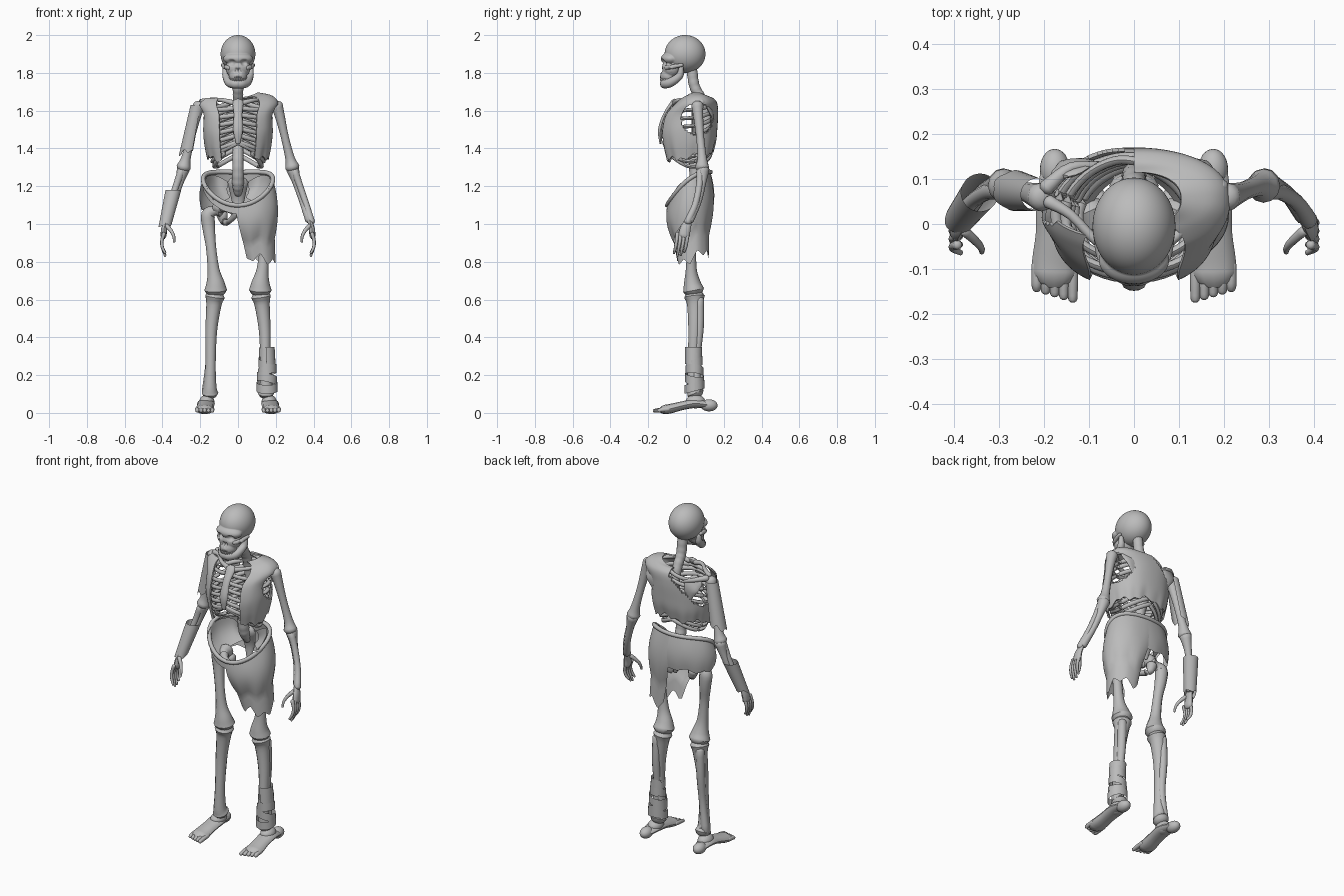
import bpy, bmesh, math
from mathutils import Vector, Matrix
from math import sin, cos, pi

if "Cube" in bpy.data.objects:
    bpy.data.objects.remove(bpy.data.objects["Cube"])

grey = bpy.data.materials.new("bone grey")
grey.use_nodes = True
grey.diffuse_color = (.5, .5, .5, 1)
grey.node_tree.nodes["Principled BSDF"].inputs["Base Color"].default_value = grey.diffuse_color


def finish(name, bm, sharp=.8):
    bmesh.ops.recalc_face_normals(bm, faces=bm.faces)
    for f in bm.faces:
        f.smooth = True
    for e in bm.edges:
        e.smooth = e.calc_face_angle(0) < sharp
    mesh = bpy.data.meshes.new(name)
    bm.to_mesh(mesh)
    bm.free()
    mesh.materials.append(grey)
    bpy.context.collection.objects.link(bpy.data.objects.new(name, mesh))


def spline(points, steps):
    """Smooth curve through points of any dimension."""
    p = [Vector(q) for q in points]
    p = [p[0] * 2 - p[1]] + p + [p[-1] * 2 - p[-2]]
    out = []
    for a, b, c, d in zip(p, p[1:], p[2:], p[3:]):
        for i in range(steps):
            t = i / steps
            out.append(b + (c - a) * t / 2 + (a * 2 - b * 5 + c * 4 - d) * t * t / 2
                       + (b * 3 - a - c * 3 + d) * t ** 3 / 2)
    return out + [p[-2]]


def tube(bm, points, side=1, sides=12, steps=4, squash=(1, 1)):
    """Rounded bone through (x, y, z, radius) points; side=-1 mirrors it."""
    path = spline([(side * x, y, z, r) for x, y, z, r in points], steps)
    spots = [q.to_3d() for q in path]
    rings = []
    for i, q in enumerate(path):
        along = (spots[min(i + 1, len(path) - 1)] - spots[max(i - 1, 0)]).normalized()
        ref = Vector((0, 1, 0)) if abs(along.y) < .9 else Vector((0, 0, 1))
        across = along.cross(ref).normalized()
        deep = along.cross(across)
        # domed ends
        layers = [(0, 1)]
        if i == 0:
            layers = [(-.6, .45), (-.35, .8), (0, 1)]
        elif i == len(path) - 1:
            layers = [(0, 1), (.35, .8), (.6, .45)]
        for push, grow in layers:
            r = max(q[3], .002)
            rings.append([bm.verts.new(spots[i] + along * push * r + grow * r * (
                across * cos(2 * pi * k / sides) * squash[0]
                + deep * sin(2 * pi * k / sides) * squash[1])) for k in range(sides)])
    for low, high in zip(rings, rings[1:]):
        for k in range(sides):
            n = (k + 1) % sides
            bm.faces.new((low[k], low[n], high[n], high[k]))
    bm.faces.new(rings[0])
    bm.faces.new(rings[-1])


def ball(bm, centre, radii, side=1):
    x, y, z = centre
    place = Matrix.Translation((side * x, y, z)) @ Matrix.Diagonal((*radii, 1))
    bmesh.ops.create_uvsphere(bm, u_segments=24, v_segments=14, radius=1, matrix=place)


def sheet(name, point, nu, nv, hole=None, thick=.008):
    """Cloth from point(u, v) with u, v in 0..1; hole(centre) drops faces."""
    bm = bmesh.new()
    grid = [[bm.verts.new(point(i / nu, j / nv)) for i in range(nu + 1)] for j in range(nv + 1)]
    for a, b in zip(grid, grid[1:]):
        for i in range(nu):
            bm.faces.new((a[i], a[i + 1], b[i + 1], b[i]))
    if hole:
        bmesh.ops.delete(bm, geom=[f for f in bm.faces if hole(f.calc_center_median())], context='FACES')
    bmesh.ops.solidify(bm, geom=bm.faces[:], thickness=thick)
    finish(name, bm)


def jag(t, teeth):
    """Torn edge, 0..1"""
    return abs((t * teeth) % 1 - .5) * 1.3 + .35 * sin(t * teeth * 2.3)


both = (1, -1)
word = {1: "left_", -1: "right_"}

# Skull: a ball pushed out to the hull of several lumps, then into the sockets
heart = Vector((0, -.03, 1.86))
lumps = [((0, -.005, 1.9), (.092, .108, .1)), ((0, -.08, 1.875), (.078, .053, .036)),
         ((0, -.075, 1.825), (.066, .052, .055)), ((0, -.09, 1.785), (.048, .046, .045))]
dents = [((s * x, y, z), size) for s in both for (x, y, z), size in (
    ((.036, -.137, 1.853), (.025, .036, .02)), ((.08, -.08, 1.79), (.026, .03, .022)),
    ((.007, -.137, 1.813), (.009, .025, .017)))]
def crossing(way, centre, size):
    """Distances at which a ray from the heart enters and leaves an ellipsoid."""
    d = Vector(a / b for a, b in zip(way, size))
    o = Vector(a / b for a, b in zip(heart - Vector(centre), size))
    half = d.dot(o)
    disc = half * half - d.dot(d) * (o.dot(o) - 1)
    if disc < 0:
        return 0, 0
    return (-half - disc ** .5) / d.dot(d), (-half + disc ** .5) / d.dot(d)
bm = bmesh.new()
bmesh.ops.create_uvsphere(bm, u_segments=112, v_segments=72, radius=1)
for v in bm.verts:
    way = v.co.normalized()
    reach = max(crossing(way, *lump)[1] for lump in lumps)
    for dent in dents:
        near, far = crossing(way, *dent)
        if 0 < near < reach < far:
            reach = near
    v.co = heart + way * reach
for s in both:
    tube(bm, [(.045, -.105, 1.826, .012), (.07, -.075, 1.832, .012), (.082, -.02, 1.842, .009)], s)
finish("skull", bm, 1.2)
bm = bmesh.new()
for s in both:
    tube(bm, [(.07, -.025, 1.83, .012), (.063, -.034, 1.785, .02), (.046, -.08, 1.75, .024),
              (.02, -.108, 1.743, .026), (0, -.112, 1.743, .026)], s)
finish("jaw", bm)
bm = bmesh.new()
for i in range(-4, 5):
    for z in (1.78, 1.765):
        ball(bm, (i * .009, -.132 + .0013 * i * i, z), (.005, .006, .009))
finish("teeth", bm)

# Spine with vertebra swellings, sacrum at the base
bm = bmesh.new()
column = [(0, .09, 1.16, .02), (0, .06, 1.22, .03), (0, .045, 1.32, .028), (0, .08, 1.42, .028),
          (0, .11, 1.53, .026), (0, .085, 1.65, .026), (0, .045, 1.73, .027), (0, .03, 1.83, .027)]
tube(bm, [(x, y, z, r * (1 + .06 * (i % 2))) for i, (x, y, z, r) in enumerate(spline(column, 5))], steps=2)
tube(bm, [(0, .085, 1.22, .055), (0, .11, 1.13, .035), (0, .1, 1.04, .012)], squash=(1, .5))
finish("spine", bm)

# Torso cross-sections: height, half width, middle y, half depth
torso = [(1.26, .125, .02, .085), (1.36, .163, .015, .13), (1.43, .178, .013, .147), (1.5, .185, .013, .153),
         (1.58, .188, .025, .145), (1.64, .213, .05, .115), (1.68, .18, .058, .082), (1.697, .105, .055, .06)]
dense = spline([(z, w if z < 1.6 else w * .62, y, d) for z, w, y, d in torso], 30)

# Ribs
for s in both:
    bm = bmesh.new()
    for i in range(9):
        back = 1.655 - .036 * i
        front = max(back - .04, 1.43)
        path = []
        for k in range(13):
            t = k / 12 * (1 if i < 7 else .84)
            z = back + (front - back) * t - (.03 + .008 * i) * sin(pi * t)
            _, w, mid, deep = min(dense, key=lambda q: abs(q[0] - z))
            path.append(((w - .018) * sin(pi * t), mid + (deep - .018) * cos(pi * t), z, .011))
        tube(bm, path, s, sides=8, steps=2, squash=(1.1, .9))
    finish(word[s] + "ribs", bm)
bm = bmesh.new()
tube(bm, [(0, -.065, 1.645, .03), (0, -.11, 1.58, .022), (0, -.135, 1.5, .026), (0, -.135, 1.43, .012)], squash=(1, .5))
finish("breastbone", bm)

# Torn vest, open in front, with arm holes and a missing back shoulder
profile = spline(torso[1:], 6)
def vest_point(u, v):
    a = .5 + u * (2 * pi - 1)
    z, w, mid, deep = profile[round(v * (len(profile) - 1))]
    hem = .045 * (1 - cos(a)) / 2 + .03 * jag(u, 13)
    square = lambda c: math.copysign(abs(c) ** .85, c)
    slope = .025 * max(v - .7, 0) / .3 * cos(a) ** 2
    return (w * square(sin(a)), mid - deep * square(cos(a)), z - slope + (1 - v) ** 3 * (hem - .035))
def vest_hole(c):
    arm = abs(c.x) > .1 and ((c.y - .06) / .085) ** 2 + ((c.z - 1.555) / .085) ** 2 < 1
    torn = c.x < 0 and c.y > .0 and c.z > 1.64 + .9 * c.x
    return arm or torn or (c.x < -.02 and c.z > 1.665)
sheet("torn_vest", vest_point, 80, len(profile) - 1, vest_hole)

# Shoulder bones
for s in both:
    bm = bmesh.new()
    tube(bm, [(.02, -.06, 1.64, .015), (.08, -.04, 1.655, .011), (.14, .02, 1.658, .011), (.19, .05, 1.648, .015)], s)
    finish(word[s] + "collarbone", bm)
    bm = bmesh.new()
    tube(bm, [(.15, .115, 1.63, .04), (.125, .135, 1.585, .045), (.11, .135, 1.52, .018)], s, squash=(1, .25))
    tube(bm, [(.07, .13, 1.61, .008), (.14, .125, 1.635, .012), (.195, .08, 1.645, .018)], s)
    finish(word[s] + "shoulder_blade", bm)

# Arms
for s in both:
    bm = bmesh.new()
    tube(bm, [(.205, .06, 1.63, .032), (.222, .065, 1.57, .026), (.248, .075, 1.46, .021),
              (.275, .085, 1.35, .025), (.288, .085, 1.3, .038)], s)
    finish(word[s] + "upper_arm", bm)
    bm = bmesh.new()
    tube(bm, [(.29, .09, 1.29, .034), (.31, .085, 1.22, .022), (.342, .065, 1.12, .018), (.378, .02, 1.02, .022)], s)
    tube(bm, [(.3, .075, 1.28, .02), (.328, .07, 1.2, .018), (.362, .048, 1.1, .017), (.388, .008, 1.01, .02)], s)
    finish(word[s] + "forearm", bm)
    bm = bmesh.new()
    tube(bm, [(.382, .01, 1.01, .022), (.391, -.003, .975, .028), (.394, -.01, .94, .03)], s, squash=(.55, 1))
    for k in range(4):
        y, low = .008 - .018 * k, (.85, .835, .83, .845)[k]
        tube(bm, [(.392, y, .95, .011), (.403, y - .004, .91, .009), (.4, y - .01, .875, .0085),
                  (.385, y - .018, low, .006)], s, sides=8)
    tube(bm, [(.378, -.015, .99, .012), (.355, -.035, .965, .01), (.34, -.052, .935, .008), (.338, -.062, .905, .006)], s, sides=8)
    finish(word[s] + "hand", bm)

# Wrappings that follow a limb: torn sleeve and cuff on the right arm
def wrap(name, top, low, radii, start, sweep, teeth):
    top, low = Vector(top), Vector(low)
    def point(u, v):
        a = start + u * sweep
        v = min(v, 1 - .16 * jag(u, teeth) * v)
        r = radii[0] + (radii[1] - radii[0]) * v
        return top.lerp(low, v) + Vector((r * cos(a), r * sin(a), 0))
    sheet(name, point, 32, 8)
wrap("right_sleeve", (-.215, .065, 1.63), (-.268, .075, 1.36), (.036, .046), 1, 4.2, 4)
wrap("right_cuff", (-.342, .07, 1.18), (-.388, .01, .985), (.042, .033), .3, 2 * pi, 3)

# Pelvis: flared wings, pubic arch and sit bones
crest = spline([(.13, -.07, 1.13), (.168, -.045, 1.2), (.165, .03, 1.25), (.115, .1, 1.255), (.045, .105, 1.22)], 5)
root = spline([(.1, -.03, 1.09), (.105, -.01, 1.09), (.1, .03, 1.1), (.075, .07, 1.12), (.04, .1, 1.14)], 5)
for s in both:
    def wing(u, v):
        i = round(u * 20)
        p = root[i].lerp(crest[i], v)
        return (s * (p.x + .015 * sin(pi * v)), p.y + .01 * sin(pi * v), p.z)
    sheet(word[s] + "hip_wing", wing, 20, 8, thick=.015)
    bm = bmesh.new()
    tube(bm, [(.1, .03, 1.09, .04), (.07, -.03, 1.085, .02), (.015, -.065, 1.06, .02),
              (.04, -.03, 1.02, .014), (.07, .04, 1.01, .02), (.085, .05, 1.05, .03)], s)
    finish(word[s] + "hip_base", bm)

# Waist cloth: tilted rolled rim, long left skirt, short right seat
def rim(a):
    top = 1.187 - .088 * cos(a) + .05 * sin(a) ** 2
    return Vector((.185 * sin(a), .015 - .115 * cos(a), top))
def skirt(u, v):
    a = -.1 + u * (pi + .2)
    low = -.75 + u * (pi + 1.2)
    hem = .775 + .065 * jag(u, 5) + .05 * u
    end = Vector((.108 + .09 * sin(low), .035 - .085 * cos(low), hem))
    p = rim(a).lerp(end, v)
    swell = sin(pi * min(v * 1.4, 1)) * .022
    return p + Vector((sin(a), -cos(a), 0)) * swell
sheet("left_skirt", skirt, 48, 14)
def seat(u, v):
    a = pi - .1 + u * 1.75
    hem = 1.06 + .02 * u + .025 * jag(u, 3)
    p = rim(a)
    p.z += (hem - p.z) * v
    return p + Vector((sin(a), -cos(a), 0)) * .02 * sin(pi * v * .8)
sheet("right_seat", seat, 24, 8)
sheet("front_band", lambda u, v: rim(-1.5 + u * 1.8) + Vector((0, 0, -.045 * v)), 20, 3)
bm = bmesh.new()
tube(bm, [(*rim(2 * pi * k / 32), .012) for k in range(33)], sides=8, steps=2)
finish("rolled_waistband", bm)

# Legs and feet
for s in both:
    bm = bmesh.new()
    tube(bm, [(.1, .03, 1.075, .036), (.125, .035, 1.07, .024), (.158, .04, 1.05, .034), (.155, .04, .98, .031),
              (.143, .03, .88, .025), (.13, .028, .76, .029), (.12, .033, .69, .044), (.118, .04, .65, .056)],
         s, squash=(1.08, 1))
    finish(word[s] + "thigh_bone", bm)
    bm = bmesh.new()
    tube(bm, [(.122, .045, .615, .052), (.128, .048, .57, .04), (.142, .045, .43, .031), (.145, .037, .26, .027),
              (.148, .04, .14, .034), (.148, .05, .105, .044)], s, squash=(1, 1.05))
    tube(bm, [(.143, .072, .6, .024), (.147, .07, .45, .024), (.15, .055, .28, .021), (.168, .056, .11, .024)], s)
    finish(word[s] + "shin", bm)
    bm = bmesh.new()
    ball(bm, (.176, .122, .04), (.033, .045, .032), s)
    ball(bm, (.165, .05, .06), (.04, .052, .036), s)
    tube(bm, [(.174, .12, .042, .034), (.17, .05, .05, .047), (.172, -.02, .038, .046),
              (.176, -.08, .023, .05), (.177, -.11, .018, .05)], s, squash=(1, .5))
    for k in range(5):
        x, tip = .136 + .02 * k, -.168 + .006 * k
        tube(bm, [(x, -.09, .02, .012), (x, -.13, .016, .012), (x, tip, .011, .01)], s, sides=8)
    finish(word[s] + "foot", bm)

# Bandage rings on the left shin
for k in range(5):
    z, r = .115 + .042 * k, .056 - .0035 * k
    def band(u, v):
        a = 2 * pi * u
        tilt = .014 * (-1) ** k * sin(a + k)
        return (.154 + r * cos(a), .045 + r * .95 * sin(a), z + tilt + .046 * v)
    sheet("shin_bandage", band, 28, 2)
wrap("loose_bandage", (.148, .04, .35), (.152, .04, .25), (.046, .046), -1.6, 4, 2)
